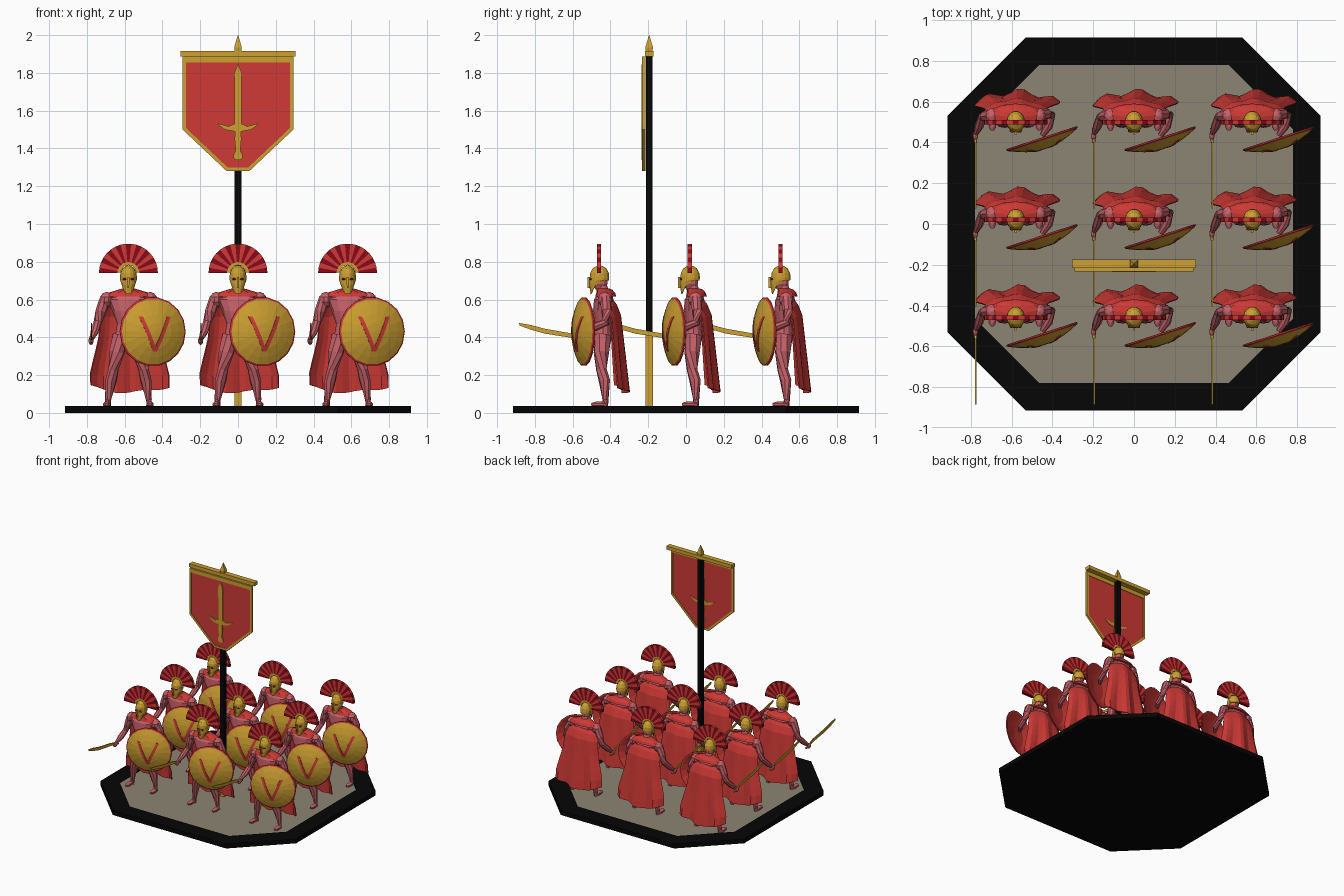
import bpy, bmesh, math
from mathutils import Vector, Matrix

if "Cube" in bpy.data.objects:
    bpy.data.objects.remove(bpy.data.objects["Cube"])


def material(name, rgb):
    m = bpy.data.materials.new(name)
    m.diffuse_color = (*[(c / 255) ** 2.2 for c in rgb], 1)
    m.use_nodes = True
    m.node_tree.nodes["Principled BSDF"].inputs["Base Color"].default_value = m.diffuse_color
    return m


RED = material("red", (205, 60, 56))
DARK = material("dark_red", (135, 18, 30))
GOLD = material("gold", (203, 158, 52))
SKIN = material("skin", (198, 98, 106))
BLACK = material("black", (14, 14, 14))
STONE = material("stone", (138, 132, 114))


def build(name, verts, faces, mats, idx=None, thick=0):
    bm = bmesh.new()
    vs = [bm.verts.new(v) for v in verts]
    for i, f in enumerate(faces):
        face = bm.faces.new([vs[k] for k in f])
        face.material_index = idx[i] if idx else 0
    bmesh.ops.recalc_face_normals(bm, faces=bm.faces[:])
    if thick:
        bmesh.ops.solidify(bm, geom=bm.faces[:], thickness=thick)
    me = bpy.data.meshes.new(name)
    bm.to_mesh(me)
    bm.free()
    for m in mats if isinstance(mats, list) else [mats]:
        me.materials.append(m)
    ob = bpy.data.objects.new(name, me)
    bpy.context.collection.objects.link(ob)
    return ob


def place(p, t, axis):
    u, v = p
    return {"x": (t, u, v), "y": (u, t, v), "z": (u, v, t)}[axis]


def prism(name, pts, a, b, axis, mat):
    n = len(pts)
    verts = [place(p, t, axis) for t in (a, b) for p in pts]
    faces = [list(range(n)), list(range(n, 2 * n))]
    faces += [(i, (i + 1) % n, (i + 1) % n + n, i + n) for i in range(n)]
    return build(name, verts, faces, mat)


def frame(name, outer, inner, a, b, axis, mat):
    n = len(outer)
    loops = [(outer, a), (outer, b), (inner, b), (inner, a)]
    verts = [place(p, t, axis) for pts, t in loops for p in pts]
    faces = [(k * n + i, k * n + (i + 1) % n, (k + 1) % 4 * n + (i + 1) % n, (k + 1) % 4 * n + i)
             for k in range(4) for i in range(n)]
    return build(name, verts, faces, mat)


def skin_rings(name, rings, mat, caps=True, idx=None):
    n = len(rings[0])
    verts = [v for r in rings for v in r]
    faces = [(k * n + i, k * n + (i + 1) % n, (k + 1) * n + (i + 1) % n, (k + 1) * n + i)
             for k in range(len(rings) - 1) for i in range(n)]
    ids = [idx[k] if idx else 0 for k in range(len(rings) - 1) for i in range(n)]
    if caps:
        faces += [list(range(n)), list(range(len(verts) - n, len(verts)))]
        ids += [ids[0], ids[-1]]
    return build(name, verts, faces, mat, ids)


def circle(n):
    return [(math.cos(2 * math.pi * i / n), math.sin(2 * math.pi * i / n)) for i in range(n)]


def loft(name, rows, mat, n=12):
    return skin_rings(name, [[(rx * c, y + ry * s, z) for c, s in circle(n)] for y, z, rx, ry in rows], mat)


def limb(name, rows, mat, n=8):
    pts = [Vector(r[:3]) for r in rows]
    rings = []
    for i, p in enumerate(pts):
        d = pts[min(i + 1, len(pts) - 1)] - pts[max(i - 1, 0)]
        q = d.to_track_quat("Z", "Y")
        rings.append([p + q @ Vector((rows[i][3] * c, rows[i][3] * s, 0)) for c, s in circle(n)])
    return skin_rings(name, rings, mat)


def blob(name, loc, size, mat):
    rows = [(math.cos(a), math.sin(a)) for a in [math.radians(d) for d in (-85, -55, -20, 20, 55, 85)]]
    return skin_rings(name, [[(loc[0] + size[0] * r * c, loc[1] + size[1] * r * s, loc[2] + size[2] * h)
                              for c, s in circle(10)] for r, h in rows], mat)


def sym(right):
    return right + [(-x, z) for x, z in reversed(right)]


# Octagonal base with a raised rim
def octagon(a, b):
    return [(a, -b), (a, b), (b, a), (-b, a), (-a, b), (-a, -b), (-b, -a), (b, -a)]


prism("base_plate", octagon(.915, .53), 0, .027, "z", BLACK)
prism("floor", octagon(.80, .475), .02, .031, "z", STONE)
frame("base_rim", octagon(.915, .53), octagon(.78, .465), .02, .037, "z", BLACK)

# Standard: pole, crossbar, finial, banner
PY = -.195


def square(w):
    return [(-w, PY - w), (w, PY - w), (w, PY + w), (-w, PY + w)]


prism("pole_foot", square(.019), .03, .43, "z", GOLD)
prism("pole", square(.018), .43, 1.89, "z", BLACK)
prism("crossbar", sym([(.305, 1.888), (.305, 1.917)]), PY - .022, PY + .022, "y", GOLD)
skin_rings("finial", [[(x, y, z) for x, y in square(w)] for z, w in ((1.91, .017), (1.935, .02), (2, .001))], GOLD)
outer = sym([(.06, 1.28), (.293, 1.50), (.293, 1.888)])
inner = sym([(.053, 1.298), (.275, 1.508), (.275, 1.855)])
prism("banner_cloth", inner, -.228, -.219, "y", RED)
frame("banner_border", outer, inner, -.232, -.215, "y", GOLD)
prism("emblem_blade", sym([(.018, 1.53), (.02, 1.80), (.001, 1.845)]), -.236, -.216, "y", GOLD)
prism("emblem_guard", sym([(.02, 1.49), (.07, 1.50), (.105, 1.525), (.108, 1.533), (.05, 1.517), (.02, 1.53)]),
      -.236, -.214, "y", GOLD)
prism("emblem_grip", sym([(.012, 1.34), (.024, 1.352), (.024, 1.365), (.012, 1.39), (.018, 1.45), (.014, 1.5)]),
      -.236, -.216, "y", GOLD)

# One soldier, modelled around its own origin
parts = []
add = parts.append
add(loft("torso", [(.02, .355, .04, .035), (.02, .40, .072, .048), (.02, .47, .06, .042), (.02, .54, .085, .052),
                   (.025, .60, .112, .052), (.03, .635, .075, .036), (.02, .65, .03, .03), (.012, .68, .028, .028)],
         SKIN))
add(blob("head", (0, .004, .70), (.038, .044, .055), SKIN))
for s, side in ((-1, "right"), (1, "left")):
    add(limb(side + "_leg", [(s * .042, .022, .41, .045), (s * .062, .012, .32, .042), (s * .08, .012, .23, .029),
                             (s * .092, .028, .17, .03), (s * .108, .034, .07, .016), (s * .11, .03, .035, .018)], SKIN))
    add(blob(side + "_foot", (s * .115, -.002, .045), (.02, .045, .016), SKIN))
    add(blob(side + "_shoulder", (s * .115, .03, .60), (.036, .04, .04), SKIN))
    add(blob(side + "_eye", (s * .018, -.044, .708), (.013, .008, .006), DARK))
add(limb("right_arm", [(-.12, .03, .61, .03), (-.145, .03, .54, .029), (-.163, .025, .48, .022),
                       (-.18, -.02, .43, .022), (-.195, -.055, .395, .013)], SKIN))
add(blob("right_hand", (-.198, -.068, .382), (.014, .024, .022), SKIN))
add(limb("left_arm", [(.12, .03, .61, .03), (.15, .04, .54, .028), (.172, .035, .48, .023),
                      (.16, -.02, .455, .022), (.13, -.065, .44, .014)], SKIN))

# Curved sword held forward
add(prism("sword_blade", [(-.09, .385), (-.13, .395), (-.29, .42), (-.36, .44), (-.42, .462), (-.425, .476),
                          (-.36, .465), (-.29, .446), (-.13, .418), (-.09, .405)], -.199, -.192, "x", GOLD))
add(limb("sword_grip", [(-.198, -.03, .375, .008), (-.197, -.10, .396, .008)], GOLD))

# Helmet: dome, neck band, and cheek guards that come down to a point
add(skin_rings("helmet_dome", [[(.045 * r * c, .002 + .053 * r * s, z) for c, s in circle(14)]
                               for z, r in ((.70, .96), (.715, 1), (.74, .95), (.765, .7), (.778, .3), (.781, .02))],
               GOLD))
verts, faces = [], []
for i in range(11):
    a = math.radians(-100 + 20 * i)
    low = .628 + .06 * abs(math.sin(a)) ** 2.5
    for z, k in ((.72, 1.03), ((.72 + low) / 2, 1.02), (low, .88)):
        verts.append((.044 * k * math.sin(a), .002 - .053 * k * math.cos(a), z))
for i in range(10):
    faces += [(3 * i + j, 3 * i + 3 + j, 3 * i + 4 + j, 3 * i + 1 + j) for j in range(2)]
add(build("cheek_guards", verts, faces, GOLD, thick=.004))
add(prism("nose_guard", sym([(.004, .66), (.005, .72)]), -.062, -.045, "y", GOLD))

# Fan crest of alternating plumes on a gold holder
N, verts, faces, idx = 17, [], [], []
for i in range(N):
    b = len(verts)
    for y in (-.011, .011):
        for r, k in ((.058, i), (.156, i), (.156, i + 1), (.058, i + 1)):
            a = math.pi * k / N
            verts.append((r * math.cos(a), y, .74 + r * math.sin(a)))
    faces += [[b + k for k in f] for f in ((0, 1, 2, 3), (4, 5, 6, 7), (0, 1, 5, 4), (1, 2, 6, 5), (2, 3, 7, 6), (3, 0, 4, 7))]
    idx += [i % 2] * 6
add(build("crest_plumes", verts, faces, [DARK, RED], idx))
arc = [(math.cos(math.pi * i / 12), math.sin(math.pi * i / 12)) for i in range(13)]
add(prism("crest_holder", [(.06 * c, .742 + .06 * s) for c, s in arc] + [(.04 * c, .742 + .04 * s) for c, s in arc[::-1]],
          -.008, .008, "y", GOLD))

# Cape with folds, and its collar
NU, NV, verts = 12, 9, []
widths = [(0, .06), (.06, .12), (.13, .145), (.5, .165), (.85, .21), (1, .21)]
for j in range(NV + 1):
    v = (j / NV) ** 1.25
    w = next(a[1] + (b[1] - a[1]) * (v - a[0]) / (b[0] - a[0]) for a, b in zip(widths, widths[1:]) if v <= b[0])
    for i in range(NU + 1):
        u = 2 * i / NU - 1
        back = .035 + .065 * min(1, v / .2) + .05 * v
        y = back - (.045 + .01 * v) * u * u + .016 * v * math.sin(8 * u + 1)
        z = .655 - .545 * v - .03 * u * u * (1 - v) + .03 * v * u * u + .008 * v * math.sin(5 * u)
        verts.append((u * w + .008 * v, y, z))
W = NU + 1
faces = [(j * W + i, j * W + i + 1, j * W + W + i + 1, j * W + W + i) for j in range(NV) for i in range(NU)]
add(build("cape", verts, faces, RED, thick=.008))
add(loft("cape_collar", [(.035, .615, .135, .056), (.035, .635, .11, .05), (.028, .652, .055, .042), (.02, .658, .035, .035)],
         RED))

# Domed round shield, turned outward, with a chevron on its face
R, TURN = .183, Matrix.Translation((.128, -.08, .43)) @ Matrix.Rotation(math.radians(18), 4, "Z")


def on_shield(x, z, lift=0):
    return TURN @ Vector((x, -.055 * (1 - (x * x + z * z) / R ** 2) - lift, z))


def shield_ring(k, d):
    return [TURN @ Vector((R * k * c, d, R * k * s)) for c, s in circle(18)]


rows = [(.02, -.042), (.6, -.03), (.95, .004), (1, .003), (1, -.004), (.95, -.01), (.75, -.026), (.5, -.042),
        (.25, -.052), (.02, -.055)]
add(skin_rings("shield", [shield_ring(k, d) for k, d in rows], [RED, GOLD], idx=[0] * 5 + [1] * 4))
for s, side in ((-1, "left"), (1, "right")):
    verts = []
    for i in range(7):
        t = i / 6
        x, z, h = s * .078 * t, -.105 + .185 * t, .011
        verts += [on_shield(x - h, z, .003), on_shield(x + h, z, .003)]
    add(build("shield_chevron_" + side, verts, [(2 * i, 2 * i + 1, 2 * i + 3, 2 * i + 2) for i in range(6)], RED, thick=.003))

# Formation: three ranks of three, sharing the same meshes
first = True
for row, y in enumerate((-.46, .02, .5)):
    for col, x in enumerate((-.58, 0, .58)):
        for p in parts:
            ob = p if first else p.copy()
            if not first:
                ob.name = f"{p.data.name}_row{row + 1}_file{col + 1}"
                bpy.context.collection.objects.link(ob)
            ob.location = (x, y, 0)
        first = False
